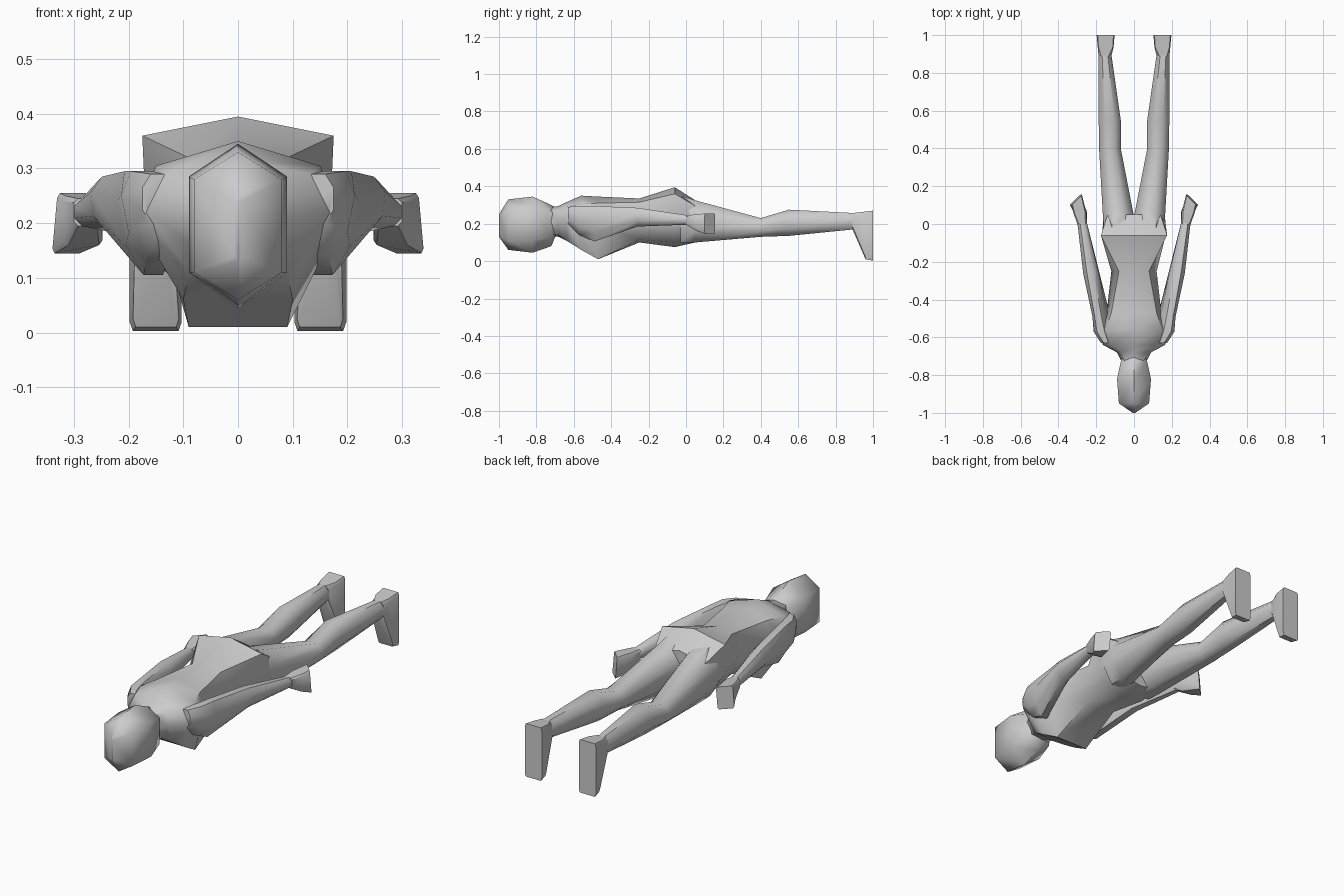
import bpy
import bmesh
import math
from mathutils import Vector

cube = bpy.data.objects.get("Cube")
if cube:
    bpy.data.objects.remove(cube, do_unlink=True)

grey = bpy.data.materials.new("plain_grey")
grey.use_nodes = True
grey.diffuse_color = (0.6, 0.6, 0.6, 1)
grey.node_tree.nodes["Principled BSDF"].inputs["Base Color"].default_value = (0.6, 0.6, 0.6, 1)


def loft(name, rings, mirror=False, angle=50):
    """Skin a list of equal-length point rings and cap both ends."""
    bm = bmesh.new()
    loops = [[bm.verts.new(p) for p in ring] for ring in rings]
    for a, b in zip(loops, loops[1:]):
        for i in range(len(a)):
            j = (i + 1) % len(a)
            bm.faces.new((a[i], a[j], b[j], b[i]))
    bm.faces.new(loops[0])
    bm.faces.new(loops[-1])
    bmesh.ops.recalc_face_normals(bm, faces=bm.faces)
    mesh = bpy.data.meshes.new(name)
    bm.to_mesh(mesh)
    bm.free()
    mesh.materials.append(grey)
    obj = bpy.data.objects.new(name, mesh)
    bpy.context.collection.objects.link(obj)
    bpy.ops.object.select_all(action="DESELECT")
    obj.select_set(True)
    bpy.context.view_layer.objects.active = obj
    bpy.ops.object.shade_smooth_by_angle(angle=math.radians(angle))
    if mirror:
        obj.modifiers.new("other_side", "MIRROR")
    return obj


def body_ring(y, top, sides, bottom):
    """Symmetric ring: centre top, right-hand points, centre bottom, mirrored points."""
    right = [Vector((x, y, z)) for x, z in sides]
    left = [Vector((-p.x, y, p.z)) for p in reversed(right)]
    return [Vector((0, y, top))] + right + [Vector((0, y, bottom))] + left


def limb_ring(y, x0, x1, z0, z1, cut=0.28, lean=0.0, slant_x=0.0, slant_z=0.0):
    """Chamfered box ring; lean shifts the underside in x, slants tilt it in y."""
    points = []
    for u, v in ((cut, 0), (1 - cut, 0), (1, cut), (1, 1 - cut),
                 (1 - cut, 1), (cut, 1), (0, 1 - cut), (0, cut)):
        points.append(Vector((x0 + (x1 - x0) * u + lean * (1 - v),
                              y + slant_x * u + slant_z * (1 - v),
                              z0 + (z1 - z0) * v)))
    return points


# Torso, lying face down, from neck to hips
loft("torso", [
    body_ring(-0.74, 0.285, [(0.045, 0.27), (0.06, 0.21), (0.045, 0.15)], 0.135),
    body_ring(-0.68, 0.295, [(0.07, 0.275), (0.09, 0.21), (0.06, 0.14)], 0.13),
    body_ring(-0.64, 0.315, [(0.13, 0.29), (0.165, 0.22), (0.09, 0.11)], 0.11),
    body_ring(-0.56, 0.35, [(0.15, 0.305), (0.19, 0.21), (0.1, 0.06)], 0.065),
    body_ring(-0.47, 0.345, [(0.12, 0.31), (0.145, 0.2), (0.09, 0.01)], 0.01),
    body_ring(-0.25, 0.335, [(0.08, 0.315), (0.12, 0.22), (0.08, 0.115)], 0.1),
    body_ring(-0.06, 0.395, [(0.175, 0.36), (0.168, 0.2), (0.1, 0.1)], 0.075),
    body_ring(0.05, 0.325, [(0.14, 0.295), (0.162, 0.2), (0.1, 0.115)], 0.1),
])

# Head, a six-sided form with a ridged crown
loft("head", [
    body_ring(y, top, [(w, hi), (w, lo)], bottom)
    for y, top, w, hi, lo, bottom in (
        (-1.0, 0.25, 0.006, 0.24, 0.14, 0.13),
        (-0.95, 0.33, 0.08, 0.28, 0.11, 0.06),
        (-0.82, 0.345, 0.09, 0.285, 0.11, 0.045),
        (-0.72, 0.3, 0.068, 0.26, 0.13, 0.08),
        (-0.695, 0.285, 0.05, 0.25, 0.16, 0.14),
    )
], angle=60)

# Legs
loft("leg", [
    limb_ring(-0.03, 0.002, 0.16, 0.1, 0.35),
    limb_ring(0.05, 0.002, 0.165, 0.1, 0.325),
    limb_ring(0.4, 0.07, 0.185, 0.13, 0.23),
    limb_ring(0.55, 0.07, 0.187, 0.135, 0.275),
    limb_ring(0.9, 0.12, 0.188, 0.17, 0.257),
], mirror=True)

# Feet, toes pointing down with flat soles
loft("foot", [
    limb_ring(0.89, 0.12, 0.188, 0.17, 0.257, cut=0.2),
    limb_ring(0.935, 0.108, 0.192, 0.01, 0.262, cut=0.06, slant_z=0.025),
    limb_ring(1.0, 0.103, 0.198, 0.003, 0.27, cut=0.06),
], mirror=True, angle=40)

# Arms
loft("arm", [
    limb_ring(-0.63, 0.12, 0.175, 0.2, 0.29),
    limb_ring(-0.57, 0.13, 0.222, 0.14, 0.295, lean=-0.03),
    limb_ring(-0.49, 0.15, 0.23, 0.105, 0.295, lean=-0.035),
    limb_ring(-0.26, 0.19, 0.272, 0.185, 0.285, lean=-0.01),
    limb_ring(0.01, 0.25, 0.3, 0.195, 0.245),
], mirror=True)

# Hands, angled box mitts
loft("hand", [
    limb_ring(0.0, 0.25, 0.3, 0.195, 0.245, cut=0.15),
    limb_ring(0.06, 0.252, 0.322, 0.16, 0.25, cut=0.1, lean=-0.005),
    limb_ring(0.155, 0.275, 0.33, 0.145, 0.255, cut=0.08, lean=0.01, slant_x=-0.055),
], mirror=True, angle=40)
